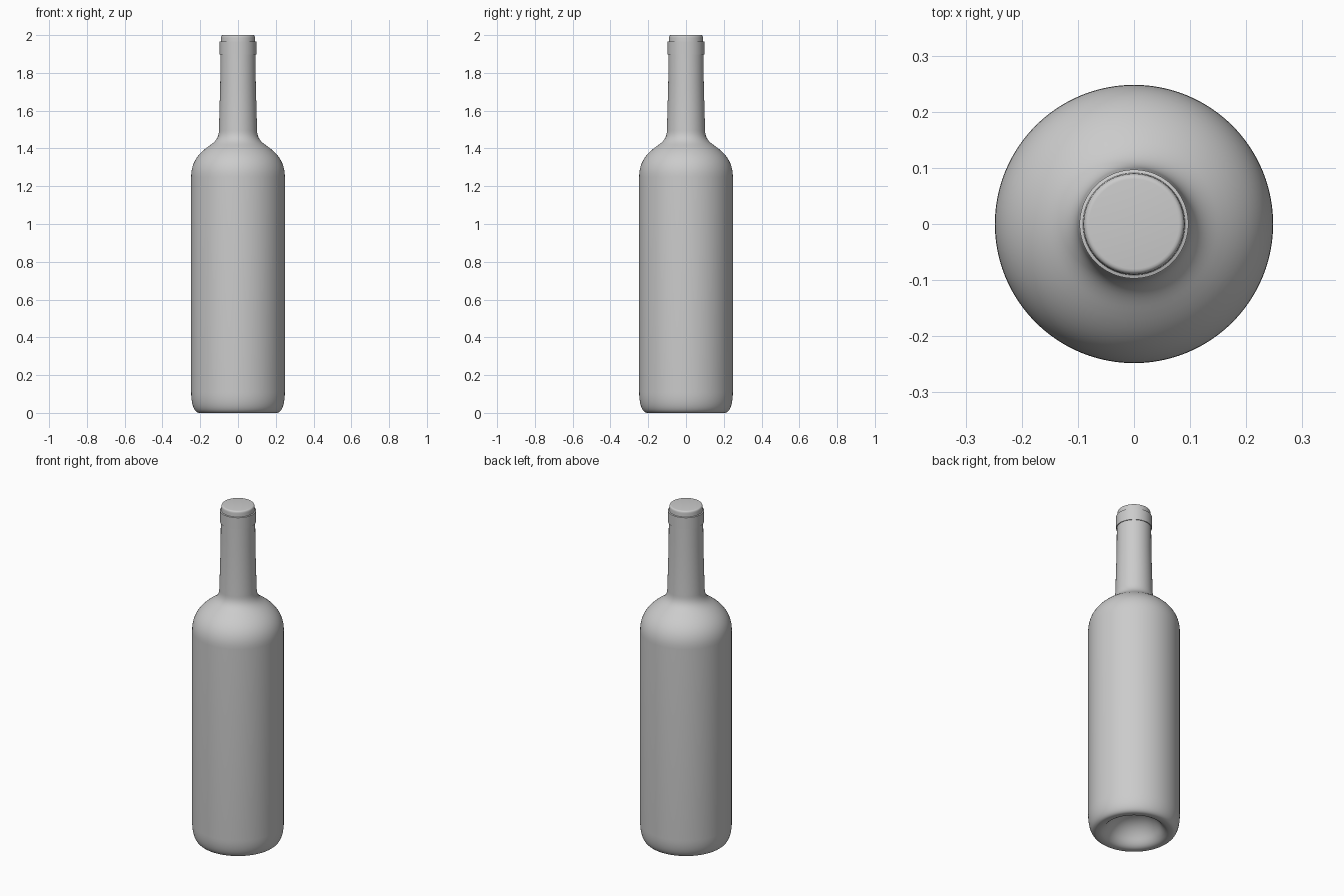
import bpy, bmesh, math
from mathutils import Vector
from mathutils.geometry import interpolate_bezier

if "Cube" in bpy.data.objects:
    bpy.data.objects.remove(bpy.data.objects["Cube"])


def curve(a, ha, hb, b, n=12):
    """Bezier stretch of a profile as (radius, height) points."""
    pts = interpolate_bezier(*[Vector((p[0], p[1], 0)) for p in (a, ha, hb, b)], n)
    return [(p.x, p.y) for p in pts]


def lathe(name, profile, steps=96):
    """Spin a (radius, height) profile around z."""
    bm = bmesh.new()
    verts = [bm.verts.new((r, 0, z)) for r, z in profile]
    edges = [bm.edges.new(pair) for pair in zip(verts, verts[1:])]
    bmesh.ops.spin(bm, geom=verts + edges, axis=(0, 0, 1), cent=(0, 0, 0),
                   angle=math.tau, steps=steps)
    bmesh.ops.remove_doubles(bm, verts=bm.verts, dist=1e-5)
    bmesh.ops.recalc_face_normals(bm, faces=bm.faces)
    mesh = bpy.data.meshes.new(name)
    bm.to_mesh(mesh)
    bm.free()
    obj = bpy.data.objects.new(name, mesh)
    bpy.context.collection.objects.link(obj)
    bpy.ops.object.select_all(action='DESELECT')
    obj.select_set(True)
    bpy.context.view_layer.objects.active = obj
    bpy.ops.object.shade_smooth_by_angle(angle=math.radians(35))
    return obj


# Bottle: domed hollow base, foot, straight body, shoulder, neck, lip ring, closed top
punt = (curve((0, 0.12), (0.07, 0.12), (0.11, 0.09), (0.14, 0.045))
        + curve((0.14, 0.045), (0.155, 0.02), (0.17, 0), (0.195, 0), 8)[1:])
foot = curve((0.205, 0), (0.232, 0), (0.248, 0.045), (0.248, 0.11))
shoulder = (curve((0.248, 1.25), (0.248, 1.325), (0.212, 1.372), (0.155, 1.412))
            + curve((0.155, 1.412), (0.125, 1.433), (0.102, 1.45), (0.101, 1.495))[1:])
lip = [(0.094, 1.75), (0.093, 1.897), (0.097, 1.897), (0.097, 1.965), (0.091, 1.967)]
top = curve((0.09, 1.985), (0.09, 1.995), (0.087, 2.0), (0.08, 2.0), 6) + [(0, 2.0)]

lathe("bottle", punt + foot + shoulder + lip + top)
